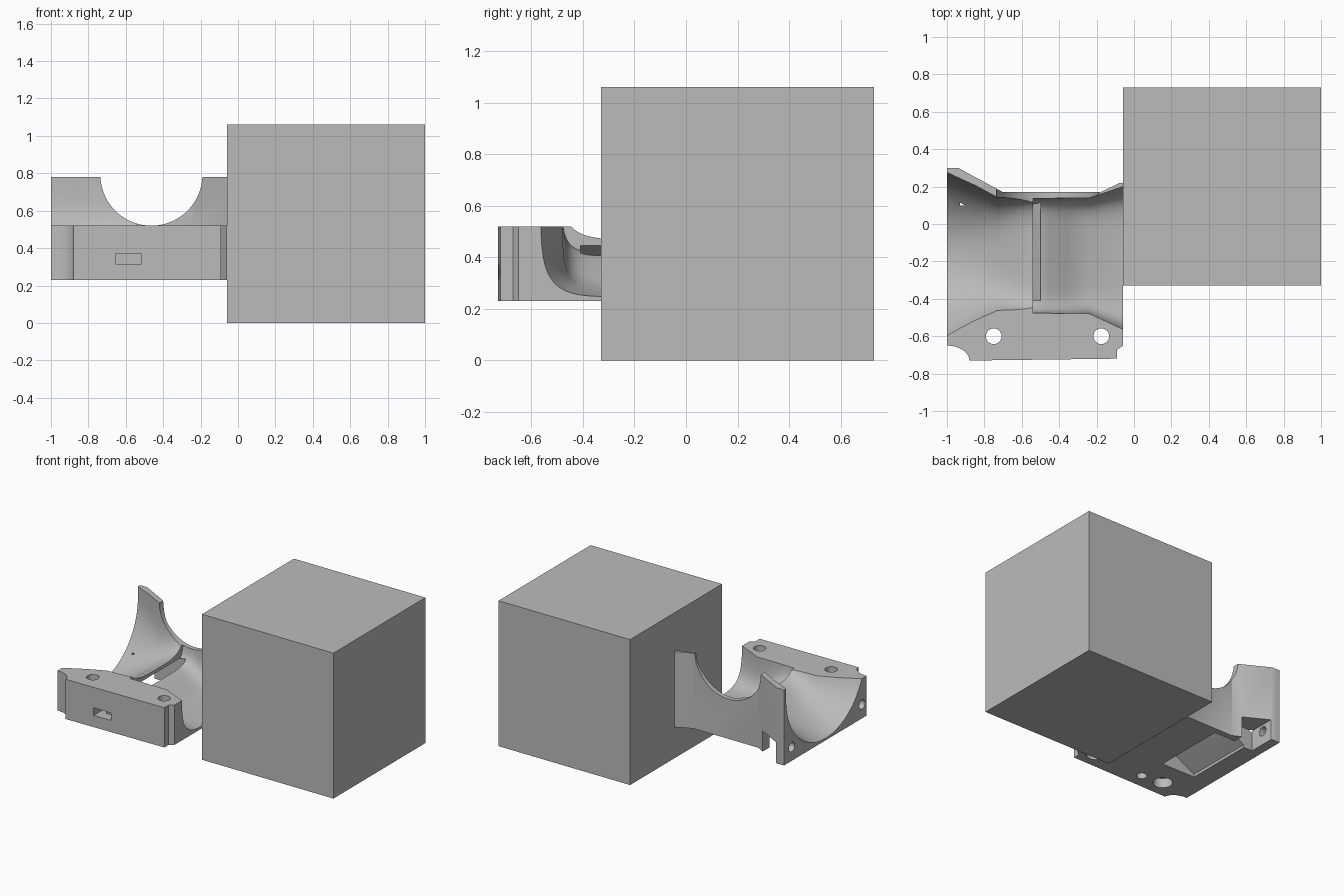
import bpy, bmesh, math

if "Cube" in bpy.data.objects:
    bpy.data.objects.remove(bpy.data.objects["Cube"])

gray = bpy.data.materials.new("light_gray")
gray.diffuse_color = (0.5, 0.5, 0.5, 1)
gray.use_nodes = True
gray.node_tree.nodes["Principled BSDF"].inputs["Base Color"].default_value = gray.diffuse_color


def finish(name, bm):
    bmesh.ops.recalc_face_normals(bm, faces=bm.faces)
    me = bpy.data.meshes.new(name)
    bm.to_mesh(me)
    bm.free()
    me.materials.append(gray)
    ob = bpy.data.objects.new(name, me)
    bpy.context.collection.objects.link(ob)
    return ob


def loft(name, rings):
    """Solid through a list of closed rings with equal point counts."""
    bm = bmesh.new()
    rows = [[bm.verts.new(p) for p in r] for r in rings]
    n = len(rows[0])
    for a, b in zip(rows, rows[1:]):
        for i in range(n):
            j = (i + 1) % n
            bm.faces.new((a[i], a[j], b[j], b[i]))
    bm.faces.new(rows[0])
    bm.faces.new(rows[-1])
    return finish(name, bm)


def box(name, x0, x1, y0, y1, z0, z1):
    return loft(name, [[(x0, y0, z), (x1, y0, z), (x1, y1, z), (x0, y1, z)] for z in (z0, z1)])


def rod(name, axis, a, b, r, lo, hi, n=48):
    """Cylinder along an axis; a and b are the two other coordinates in order."""
    rings = []
    for d in (lo, hi):
        ring = []
        for i in range(n):
            t = 2 * math.pi * i / n
            p = [a + r * math.cos(t), b + r * math.sin(t)]
            p.insert("xyz".index(axis), d)
            ring.append(tuple(p))
        rings.append(ring)
    return loft(name, rings)


def trough(name, sections, n=40):
    """Open-topped channel cutter: (x, centre y, half width, floor z, squareness)."""
    rings = []
    for x, c, w, zb, k in sections:
        ring = [(x, c + w, 1.0)]
        for i in range(n + 1):
            t = math.pi * i / n
            co, si = math.cos(t), max(0.0, math.sin(t))
            y = c + w * math.copysign(abs(co) ** (2 / k), co)
            ring.append((x, y, 0.7 - (0.7 - zb) * si ** (2 / k)))
        ring.append((x, c - w, 1.0))
        rings.append(ring)
    return loft(name, rings)


def cut(ob, cutter):
    m = ob.modifiers.new("cut", 'BOOLEAN')
    m.operation = 'DIFFERENCE'
    m.solver = 'EXACT'
    m.object = cutter
    bpy.ops.object.select_all(action='DESELECT')
    bpy.context.view_layer.objects.active = ob
    ob.select_set(True)
    bpy.ops.object.modifier_apply(modifier=m.name)
    bpy.data.objects.remove(cutter, do_unlink=True)


# Large plain cube
box("cube_block", -0.06, 1.0, -0.33, 0.73, 0.0, 1.06)

# Duct bracket: plan outline with a scooped front left corner
scoop = [(-1 + 0.12 * math.sin(t), -0.65 - 0.08 * (1 - math.cos(t)))
         for t in [math.pi / 2 * i / 8 for i in range(9)]]
plan = scoop + [(-0.88, -0.72)] if scoop[-1][1] > -0.719 else scoop
plan += [(-0.09, -0.72), (-0.09, -0.672), (-0.058, -0.65), (-0.058, 0.22),
         (-0.075, 0.22), (-0.18, 0.17), (-0.70, 0.17), (-0.94, 0.30), (-1, 0.30)]
bracket = loft("duct_bracket", [[(x, y, z) for x, y in plan] for z in (0.23, 0.78)])

# Front half is lower than the back wall
cut(bracket, box("top_cut", -1.1, 0.1, -0.9, 0.0, 0.52, 0.9))

# Round funnel on the left, squarer channel on the right
cut(bracket, trough("funnel_cut", [
    (-1.02, -0.18, 0.465, 0.24, 2.0), (-0.93, -0.175, 0.418, 0.265, 2.05),
    (-0.85, -0.17, 0.377, 0.30, 2.2), (-0.73, -0.17, 0.312, 0.36, 2.8),
    (-0.63, -0.17, 0.31, 0.425, 3.5), (-0.56, -0.17, 0.31, 0.463, 4.0),
    (-0.52, -0.17, 0.31, 0.475, 4.0)]))
cut(bracket, trough("channel_cut", [
    (-0.54, -0.17, 0.309, 0.415, 6), (-0.46, -0.17, 0.309, 0.395, 6),
    (-0.36, -0.17, 0.309, 0.32, 6), (-0.24, -0.17, 0.309, 0.268, 6),
    (-0.04, -0.183, 0.389, 0.245, 5)]))

# Round scoop in the back wall
cut(bracket, rod("wall_scoop", 'y', -0.463, 0.793, 0.273, 0.05, 0.4, 96))

# Air slot under the funnel and notch behind the left flange
slot = [(-0.86, 0.2), (-0.86, 0.25), (-0.75, 0.31), (-0.65, 0.37), (-0.545, 0.445),
        (-0.5, 0.445), (-0.5, 0.39), (-0.56, 0.33), (-0.6, 0.2)]
cut(bracket, loft("slot_cut", [[(x, y, z) for x, z in slot] for y in (-0.41, 0.125)]))
cut(bracket, box("notch_cut", -0.93, -0.76, 0.10, 0.4, 0.2, 0.38))

# Vertical bolt holes with wider recesses below
for x in (-0.75, -0.175):
    cut(bracket, rod("bolt_hole", 'z', x, -0.60, 0.042, 0.1, 0.7))
    cut(bracket, rod("bolt_recess", 'z', x, -0.60, 0.065, 0.1, 0.30))

# Side screw holes in the left flange
for y, depth in ((-0.60, 0.14), (0.21, 0.2)):
    cut(bracket, rod("screw_hole", 'x', y, 0.33, 0.034, -1.1, -1 + depth))

# Front slot and the small hole meeting it from below
cut(bracket, box("front_slot", -0.655, -0.515, -0.8, -0.58, 0.315, 0.37))
cut(bracket, rod("small_hole", 'z', -0.585, -0.62, 0.035, 0.1, 0.34))

bpy.ops.object.select_all(action='DESELECT')
bracket.select_set(True)
bpy.context.view_layer.objects.active = bracket
bpy.ops.object.shade_smooth_by_angle(angle=math.radians(30))
